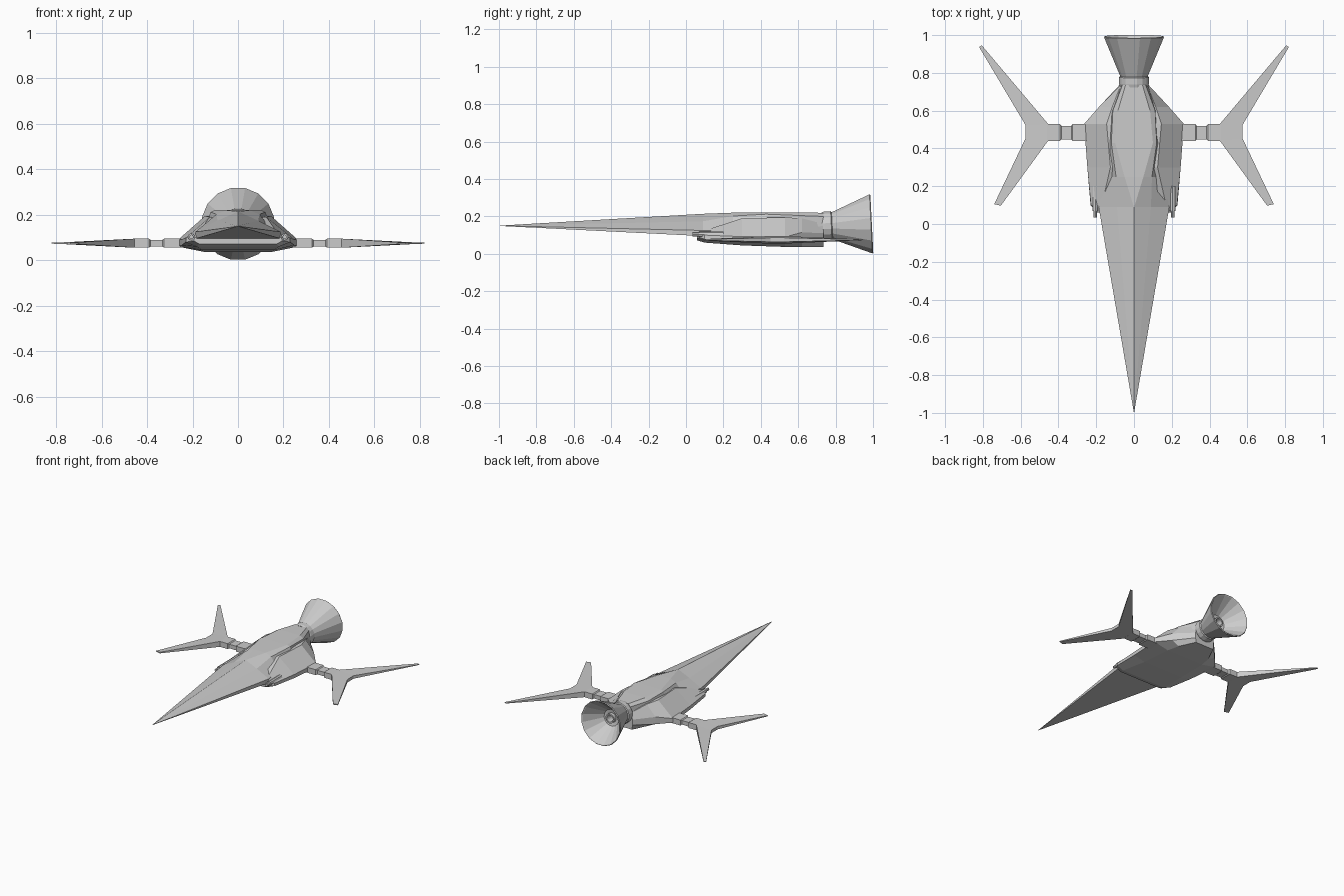
import bpy, bmesh, math
from mathutils import Vector, Matrix

if "Cube" in bpy.data.objects:
    bpy.data.objects.remove(bpy.data.objects["Cube"])


def finish(name, bm):
    bmesh.ops.remove_doubles(bm, verts=bm.verts, dist=1e-5)
    bmesh.ops.recalc_face_normals(bm, faces=bm.faces)
    me = bpy.data.meshes.new(name)
    bm.to_mesh(me)
    bm.free()
    ob = bpy.data.objects.new(name, me)
    bpy.context.collection.objects.link(ob)
    return ob


def mirror_x(ob):
    m = ob.modifiers.new("Mirror", 'MIRROR')
    m.use_axis = (True, False, False)
    m.use_clip = False


def loft(name, rings, cap_start=True, cap_end=True):
    """Skin closed rings of equal point count."""
    bm = bmesh.new()
    vs = [[bm.verts.new(p) for p in r] for r in rings]
    n = len(rings[0])
    for a, b in zip(vs, vs[1:]):
        for i in range(n):
            j = (i + 1) % n
            bm.faces.new((a[i], a[j], b[j], b[i]))
    if cap_start:
        bm.faces.new(vs[0])
    if cap_end:
        bm.faces.new(vs[-1])
    return finish(name, bm)


def hull_ring(y, half):
    """Full cross-section from right-half (x, z) points, none on the centre line."""
    return [(x, y, z) for x, z in half] + [(-x, y, z) for x, z in reversed(half)]


# Upper fuselage: flat roof behind, running into the spear nose
e = 0.0004
loft("upper_fuselage", [
    hull_ring(-0.995, [(e, .151), (2 * e, .1505), (3 * e, .15), (3 * e, .149)]),
    hull_ring(0.09, [(0.001, .214), (.09, .174), (.187, .125), (.187, .095)]),
    hull_ring(0.25, [(.05, .22), (.095, .202), (.155, .125), (.155, .09)]),
    hull_ring(0.43, [(.10, .222), (.12, .212), (.15, .13), (.15, .08)]),
    hull_ring(0.60, [(.085, .222), (.112, .205), (.12, .13), (.12, .08)]),
    hull_ring(0.735, [(.045, .219), (.062, .2), (.075, .15), (.075, .07)]),
])

# Wide lower hull with sloping side shoulders
loft("lower_hull", [
    hull_ring(0.06, [(.17, .105), (.19, .1), (.195, .085), (.17, .072)]),
    hull_ring(0.10, [(.17, .125), (.228, .1), (.23, .08), (.18, .06)]),
    hull_ring(0.30, [(.125, .19), (.247, .092), (.247, .066), (.16, .045)]),
    hull_ring(0.53, [(.145, .195), (.264, .09), (.264, .06), (.15, .037)]),
    hull_ring(0.62, [(.115, .19), (.185, .115), (.185, .062), (.13, .036)]),
    hull_ring(0.735, [(.07, .16), (.078, .11), (.078, .07), (.075, .036)]),
])

# Flared engine nozzle: outside, rim, hollow inside and small central throat
profile = [(0, .076), (.015, .08), (.05, .08), (.055, .074), (.262, .161),
           (.267, .157), (.262, .15), (.14, .06), (.135, .035), (.16, .035),
           (.16, .025), (.09, .02)]
tilt = Matrix.Translation((0, 0.727, 0.147)) @ Matrix.Rotation(0.05, 4, 'X')
loft("engine_nozzle", [
    [tilt @ Vector((r * math.sin(a), d, r * math.cos(a)))
     for a in (2 * math.pi * (i + .5) / 16 for i in range(16))]
    for d, r in profile])


# Wing struts: stepped square beams
def strut_ring(x, y0, y1, h):
    return [(x, y0, .075 - h), (x, y1, .075 - h), (x, y1, .075 + h), (x, y0, .075 + h)]


mirror_x(loft("wing_strut", [
    strut_ring(.2, .44, .53, .02), strut_ring(.325, .44, .53, .02),
    strut_ring(.332, .448, .52, .015), strut_ring(.385, .448, .52, .015),
    strut_ring(.392, .44, .53, .02), strut_ring(.46, .44, .53, .02)]))

# Forked wing: outline with tapering thickness (x, y, half thickness)
outline = [(.455, .44, .02), (.705, .097, .004), (.74, .105, .003), (.575, .452, .011),
           (.575, .525, .011), (.82, .937, .002), (.806, .946, .002), (.455, .53, .02)]
bm = bmesh.new()
top = [bm.verts.new((x, y, .075 + h)) for x, y, h in outline]
low = [bm.verts.new((x, y, .075 - h)) for x, y, h in outline]
for i in range(8):
    j = (i + 1) % 8
    bm.faces.new((top[i], top[j], low[j], low[i]))
for s in (top, low):
    for ids in ((0, 1, 2, 3), (0, 3, 4, 7), (4, 5, 6, 7)):
        bm.faces.new([s[k] for k in ids])
mirror_x(finish("forked_wing", bm))

# Gun barrels poking out of the lower hull
bm = bmesh.new()
for r, y0, y1 in ((.010, .035, .2), (.016, .07, .2)):
    bmesh.ops.create_cone(
        bm, cap_ends=True, segments=8, radius1=r, radius2=r, depth=y1 - y0,
        matrix=Matrix.Translation((.205, (y0 + y1) / 2, .103)) @ Matrix.Rotation(math.pi / 2, 4, 'X'))
mirror_x(finish("gun_barrel", bm))
